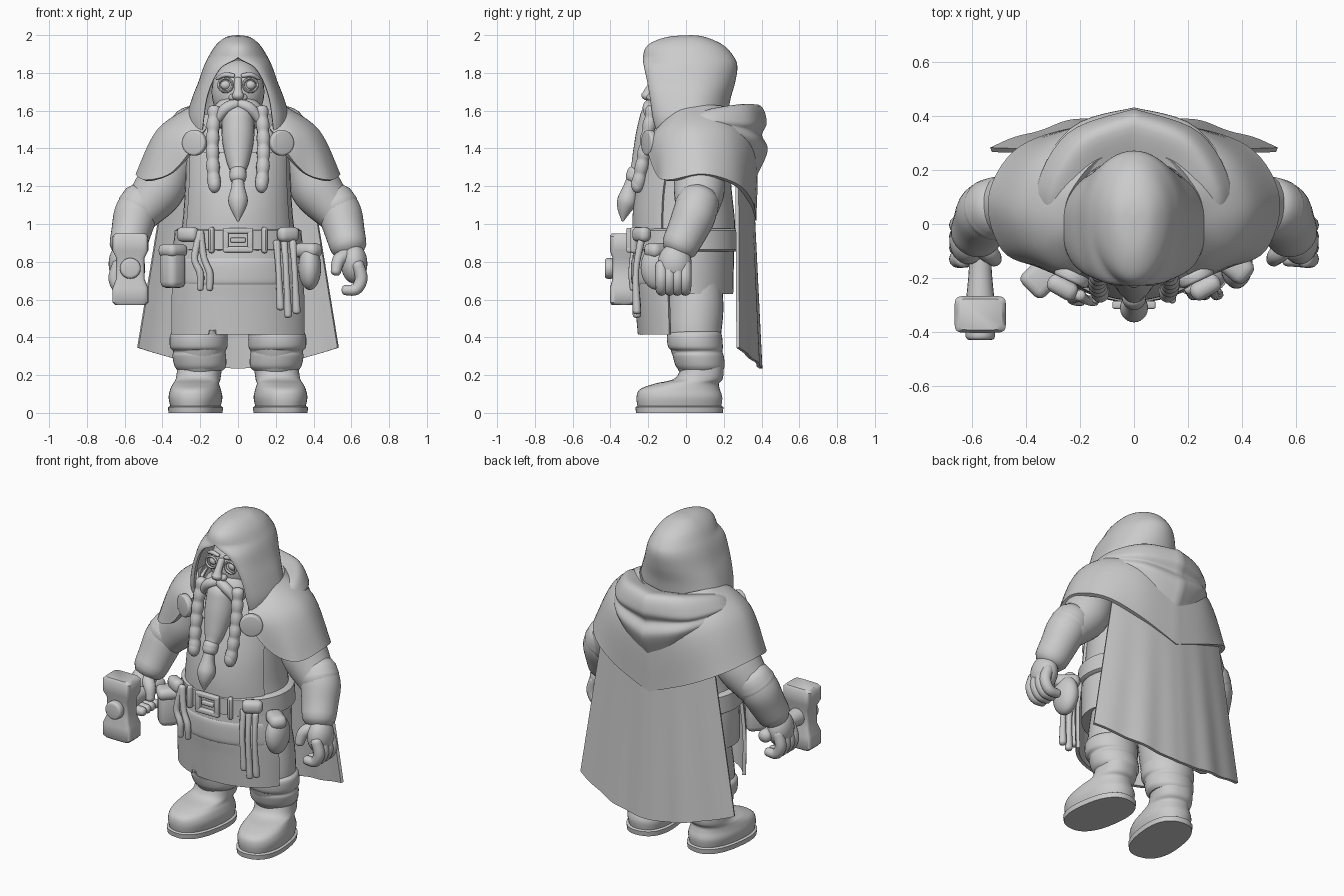
import bpy, bmesh
from math import sin, cos, pi, radians, copysign
from mathutils import Vector, Matrix, Quaternion

if "Cube" in bpy.data.objects:
    bpy.data.objects.remove(bpy.data.objects["Cube"], do_unlink=True)

stone = bpy.data.materials.new("plain_grey")
stone.use_nodes = True
stone.diffuse_color = (.6, .6, .6, 1)
stone.node_tree.nodes["Principled BSDF"].inputs["Base Color"].default_value = (.6, .6, .6, 1)


def finish(name, bm, mirror=False, thick=0, bevel=0):
    bmesh.ops.remove_doubles(bm, verts=bm.verts, dist=.0002)
    bmesh.ops.recalc_face_normals(bm, faces=bm.faces)
    mesh = bpy.data.meshes.new(name)
    bm.to_mesh(mesh)
    bm.free()
    mesh.materials.append(stone)
    mesh.polygons.foreach_set("use_smooth", [True] * len(mesh.polygons))
    ob = bpy.data.objects.new(name, mesh)
    bpy.context.scene.collection.objects.link(ob)
    if mirror:
        ob.modifiers.new("Mirror", 'MIRROR')
    if thick:
        mod = ob.modifiers.new("Thickness", 'SOLIDIFY')
        mod.thickness, mod.offset = thick, 0
    if bevel:
        mod = ob.modifiers.new("Bevel", 'BEVEL')
        mod.width, mod.segments = bevel, 3
    ob.modifiers.new("Sharp edges", 'EDGE_SPLIT').split_angle = radians(45)
    return ob


def smooth(points, steps):
    """Catmull-Rom interpolation through points of any dimension."""
    out, last = [], len(points) - 1
    for i in range(last):
        a, b, c, d = [Vector(points[max(0, min(last, i + j))]) for j in (-1, 0, 1, 2)]
        for s in range(steps):
            t = s / steps
            out.append(b + .5 * t * (c - a + t * (2 * a - 5 * b + 4 * c - d + t * (3 * (b - c) + d - a))))
    return out + [Vector(points[last])]


def grid(name, rows, closed=False, cap=False, **kw):
    bm = bmesh.new()
    vs = [[bm.verts.new(p) for p in row] for row in rows]
    n = len(rows[0])
    for lo, hi in zip(vs, vs[1:]):
        for j in range(n if closed else n - 1):
            k = (j + 1) % n
            bm.faces.new((lo[j], lo[k], hi[k], hi[j]))
    if cap:
        bm.faces.new(vs[0])
        bm.faces.new(vs[-1])
    return finish(name, bm, **kw)


def sheet(name, rows, steps=6, **kw):
    rows = [smooth(r, steps) for r in rows]
    columns = [smooth(c, steps) for c in zip(*rows)]
    return grid(name, columns, **kw)


def loft(name, rings, steps=5, arc=None, power=2, n=40, spin=0, **kw):
    """Stack of ellipses, each (z, centre x, centre y, radius x, radius y)."""
    a0, a1 = arc or (0, 360)
    rows = []
    for z, cx, cy, rx, ry in smooth(rings, steps):
        row = []
        for i in range(n):
            a = radians(a0 + (a1 - a0) * i / (n - 1 if arc else n))
            c, s = [copysign(abs(f) ** (2 / power), f) for f in (cos(a), sin(a))]
            off = Matrix.Rotation(radians(spin), 3, 'Z') @ Vector((rx * c, ry * s, z))
            row.append(off + Vector((cx, cy, 0)))
        rows.append(row)
    return grid(name, rows, closed=not arc, cap=not arc, **kw)


def tube(name, path, steps=5, n=18, **kw):
    """Round-ended tube; each path point is (x, y, z, radius)."""
    pts = smooth(path, steps)
    pos, rad = [p.to_3d() for p in pts], [p[3] for p in pts]
    t0, t1 = (pos[1] - pos[0]).normalized(), (pos[-1] - pos[-2]).normalized()
    r0, r1 = rad[0], rad[-1]
    pos = [pos[0] - t0 * r0 * f for f in (.8, .6, .3)] + pos + [pos[-1] + t1 * r1 * f for f in (.3, .6, .8)]
    rad = [r0 * f for f in (.2, .75, .95)] + rad + [r1 * f for f in (.95, .75, .2)]
    turn, prev, rows = t0.to_track_quat('Z', 'Y'), t0, []
    for i, (p, r) in enumerate(zip(pos, rad)):
        t = (pos[min(i + 1, len(pos) - 1)] - pos[max(i - 1, 0)]).normalized()
        turn, prev = prev.rotation_difference(t) @ turn, t
        rows.append([p + turn @ Vector((r * cos(2 * pi * j / n), r * sin(2 * pi * j / n), 0)) for j in range(n)])
    return grid(name, rows, closed=True, cap=True, **kw)


def ball(name, loc, size, **kw):
    bm = bmesh.new()
    bmesh.ops.create_uvsphere(bm, u_segments=28, v_segments=16, radius=1,
                              matrix=Matrix.LocRotScale(Vector(loc), None, Vector(size)))
    return finish(name, bm, **kw)


def box(name, loc, size, turn=0, bevel=.015, **kw):
    bm = bmesh.new()
    bmesh.ops.create_cube(bm, size=1, matrix=Matrix.LocRotScale(
        Vector(loc), Quaternion((0, 0, 1), radians(turn)), Vector(size)))
    return finish(name, bm, bevel=bevel, **kw)


def disc(name, loc, r, depth, turn=0, **kw):
    bm = bmesh.new()
    rot = Matrix.Rotation(radians(turn), 4, 'Z') @ Matrix.Rotation(pi / 2, 4, 'X')
    bmesh.ops.create_cone(bm, cap_ends=True, segments=32, radius1=r, radius2=r, depth=depth,
                          matrix=Matrix.Translation(loc) @ rot)
    return finish(name, bm, bevel=depth * .3, **kw)


# Tunic, bib, apron skirt and belt
loft("tunic", [(.63, 0, 0, .33, .25), (.85, 0, 0, .325, .255), (1, 0, 0, .295, .26), (1.2, 0, 0, .28, .24),
               (1.4, 0, .02, .27, .21), (1.58, 0, .04, .2, .15)])
loft("bib", [(.9, 0, 0, .31, .275), (1.05, 0, 0, .295, .275), (1.2, 0, 0, .285, .252), (1.38, 0, .02, .28, .22)],
     arc=(207, 333), thick=.015)
skirt = loft("apron_skirt", [(.415, 0, 0, .365, .245), (.6, 0, 0, .365, .262), (.72, 0, 0, .355, .275),
                             (.88, 0, 0, .335, .27)], arc=(200, 340), n=60, thick=.02)
for v in skirt.data.vertices:
    if v.co.z < .43 and abs(v.co.x + .13) < .018:
        v.co.z += .05
loft("apron_fold", [(.68, 0, 0, .355, .27), (.7, 0, 0, .36, .282), (.8, 0, 0, .35, .282), (.82, 0, 0, .335, .265)],
     arc=(215, 325), thick=.015)
loft("belt", [(.855, 0, 0, .33, .27), (.865, 0, 0, .345, .29), (.965, 0, 0, .335, .29), (.975, 0, 0, .32, .27)], 1)
for z in (.865, .965):
    box("buckle_bar", (0, -.3, z), (.16, .03, .03), bevel=.008)
box("buckle_sides", (.065, -.3, .915), (.03, .03, .12), bevel=.008, mirror=True)
box("buckle_pin", (0, -.295, .915), (.08, .025, .025), bevel=.006)
box("belt_loops", (.14, -.275, .915), (.03, .04, .14), turn=20, mirror=True)

# Pouches and hanging tools
box("belt_pouches", (.265, -.235, .945), (.12, .07, .08), turn=30, mirror=True, bevel=.03)
box("right_pouch", (-.345, -.195, .77), (.11, .12, .22), turn=-45, bevel=.035)
box("right_pouch_flap", (-.345, -.2, .86), (.12, .13, .07), turn=-45, bevel=.03)
ball("left_pouch", (.38, -.15, .77), (.06, .09, .12))
box("left_pouch_flap", (.37, -.15, .86), (.1, .15, .08), turn=50, bevel=.035)
for x, low in ((.215, .56), (.255, .52), (.3, .54)):
    tube("hanging_tool", [(x - .01, -.24, .9, .02), (x, -.265, .75, .016), (x + .01, -.26, low, .022)], n=10)
for x in (-.2, -.15):
    tube("tongs", [(-.2, -.265, .95, .022), (x - .03, -.28, .82, .018), (x, -.285, .74, .02), (x, -.28, .66, .018)], n=10)

# Legs and boots
tube("trouser_legs", [(.16, .05, .7, .14), (.18, .05, .55, .148), (.2, .045, .4, .14), (.2, .065, .28, .12)],
     mirror=True, n=28)
loft("trouser_cuffs", [(.225, .2, .08, .12, .115), (.25, .2, .075, .137, .13), (.3, .205, .065, .142, .135),
                       (.325, .205, .06, .138, .132), (.35, .208, .05, .152, .145), (.41, .208, .045, .152, .145),
                       (.43, .208, .05, .135, .13)], mirror=True)
loft("boots", [(.02, .225, -.035, .125, .22), (.08, .225, -.035, .138, .228), (.125, .225, -.032, .13, .212),
               (.155, .222, .005, .12, .17), (.185, .21, .07, .117, .125), (.27, .2, .09, .118, .11)],
     power=2.3, spin=8, mirror=True)
loft("boot_soles", [(0, .225, -.035, .138, .23), (.03, .225, -.035, .141, .234), (.036, .225, -.035, .13, .225)],
     1, power=2.4, spin=8, mirror=True)

# Arms, bracers and curled hands
tube("sleeves", [(.3, .06, 1.4, .11), (.36, .07, 1.3, .125), (.42, .07, 1.18, .135), (.51, .055, 1.07, .11)],
     mirror=True, n=28)
tube("bracers", [(.525, .055, 1.09, .112), (.545, .04, 1.04, .115), (.565, .005, .96, .106), (.58, -.025, .9, .1)],
     mirror=True, n=28)
tube("bracer_rims", [(.512, .062, 1.11, .113), (.522, .055, 1.09, .117)], mirror=True, n=28)
ball("palms", (.615, -.06, .79), (.07, .09, .105), mirror=True)
for i in range(4):
    y = -.13 + .042 * i
    tube("fingers", [(.635, y, .78, .033), (.653, y, .71, .033), (.625, y, .655, .031), (.57, y, .65, .027)],
         n=12, mirror=True)
tube("thumbs", [(.585, -.07, .84, .04), (.535, -.11, .81, .036), (.518, -.13, .75, .028)], n=12, mirror=True)

# Hammer in the right hand
loft("hammer_head", [(z, -.57, -.335, w, w * .72) for z, w in
                     ((.57, .08), (.585, .095), (.66, .095), (.71, .075), (.82, .075), (.86, .095), (.935, .095), (.95, .08))],
     1, power=7)
disc("hammer_cap", (-.57, -.405, .765), .055, .05)
tube("hammer_handle", [(-.57, .03, .765, .04), (-.57, -.16, .765, .042), (-.57, -.3, .765, .055)], n=20)

# Cape hanging down the back, with soft folds
rows = []
for i in range(13):
    t = i / 12
    row = []
    for j in range(25):
        u = j / 24
        bottom = .235 + .11 * u ** 1.6
        y = .345 + .05 * t - (.075 + .045 * t) * u * u + .007 * t * sin(pi * u) * cos(u * 14)
        row.append((u * (.38 + .15 * t), y, 1.27 + (bottom - 1.27) * t))
    rows.append(row)
grid("cape", rows, mirror=True, thick=.018)

# Shoulder mantle, from the neck down to its pointed back hem
sheet("mantle", [
    [(0, .26, 1.6), (.13, .23, 1.61), (.22, .13, 1.62), (.25, .05, 1.61), (.24, -.03, 1.6), (.21, -.08, 1.57), (.17, -.13, 1.5)],
    [(0, .36, 1.4), (.22, .33, 1.43), (.36, .22, 1.48), (.42, .06, 1.49), (.39, -.07, 1.47), (.3, -.15, 1.46), (.2, -.18, 1.46)],
    [(0, .36, 1.02), (.25, .34, 1.12), (.44, .26, 1.21), (.53, .09, 1.26), (.48, -.09, 1.23), (.35, -.15, 1.27), (.23, -.2, 1.4)],
], mirror=True, thick=.025)

# Cowl draped behind the neck in two V-shaped folds
sheet("cowl", [
    [(0, .24, 1.59), (.14, .21, 1.6), (.24, .1, 1.59), (.22, -.08, 1.5)],
    [(0, .38, 1.625), (.2, .3, 1.625), (.31, .1, 1.59), (.26, -.1, 1.5)],
    [(0, .42, 1.54), (.24, .33, 1.54), (.35, .11, 1.55), (.28, -.13, 1.48)],
    [(0, .395, 1.47), (.24, .32, 1.5), (.36, .1, 1.53), (.28, -.14, 1.47)],
    [(0, .425, 1.39), (.23, .35, 1.45), (.38, .1, 1.51), (.29, -.14, 1.46)],
    [(0, .37, 1.26), (.2, .335, 1.38), (.37, .1, 1.49), (.28, -.13, 1.45)],
], mirror=True, thick=.015)
disc("cloak_clasps", (.23, -.195, 1.43), .068, .04, turn=25, mirror=True)

# Hood: each level is (z, side radius, back y, front y, opening half width)
rows = []
for z, rx, back, front, gap in smooth([(1.47, .25, .19, -.14, .19), (1.56, .262, .21, -.165, .18), (1.66, .235, .225, -.18, .165),
                                       (1.75, .2, .25, -.195, .135), (1.83, .172, .262, -.212, .085), (1.88, .148, .245, -.218, 0),
                                       (1.94, .11, .19, -.195, 0), (1.98, .06, .1, -.1, 0), (1.99, 0, .03, .03, 0)], 5):
    gap = max(gap, 0)
    side = [(rx * sin(a), .03 + (back - .03) * cos(a), z) for a in [pi * i / 28 for i in range(14)]]
    side += [(gap + (rx - gap) * cos(a), .03 - (.03 - front) * sin(a), z) for a in [pi * i / 28 for i in range(15)]]
    rows.append([(-x, y, h) for x, y, h in reversed(side[1:])] + side)
grid("hood", rows, thick=.02)

# Face with spectacles
ball("head", (0, -.03, 1.7), (.14, .14, .17))
tube("nose_bridge", [(0, -.165, 1.76, .02), (0, -.195, 1.71, .022), (0, -.205, 1.68, .032)])
ball("nostrils", (.028, -.185, 1.67), (.022, .024, .02), mirror=True)
ball("eyes", (.066, -.145, 1.735), (.027, .022, .024), mirror=True)
rim = [(.066 + .037 * cos(a), -.168, 1.735 + .035 * sin(a), .007) for a in [pi * i / 10 for i in range(21)]]
tube("spectacle_rims", rim, 1, n=8, mirror=True)
tube("eyebrows", [(.025, -.16, 1.785, .011), (.07, -.155, 1.79, .013), (.11, -.13, 1.77, .009)], n=12, mirror=True)

# Moustache, beard and braids
ball("beard_base", (0, -.12, 1.58), (.14, .08, .1))
tube("moustache", [(.01, -.19, 1.635, .028), (.06, -.2, 1.615, .03), (.1, -.19, 1.57, .026), (.125, -.19, 1.52, .012)], mirror=True)
tube("beard", [(0, -.16, 1.56, .085), (0, -.185, 1.45, .085), (0, -.23, 1.33, .06), (0, -.27, 1.265, .034),
               (0, -.295, 1.2, .035), (0, -.31, 1.13, .052), (0, -.325, 1.08, .04), (0, -.335, 1.02, .008)], n=24)
tube("beard_bead", [(0, -.268, 1.27, .045), (0, -.275, 1.25, .045)])
braid = []
for i in range(49):
    t = i / 48
    braid.append((.125 + .01 * sin(pi * t), -.18 - .075 * t, 1.6 - .4 * t, .03 + .006 * abs(cos(t * 17))))
tube("braids", braid, 1, n=14, mirror=True)
ball("braid_tassels", (.125, -.258, 1.21), (.033, .033, .045), mirror=True)
